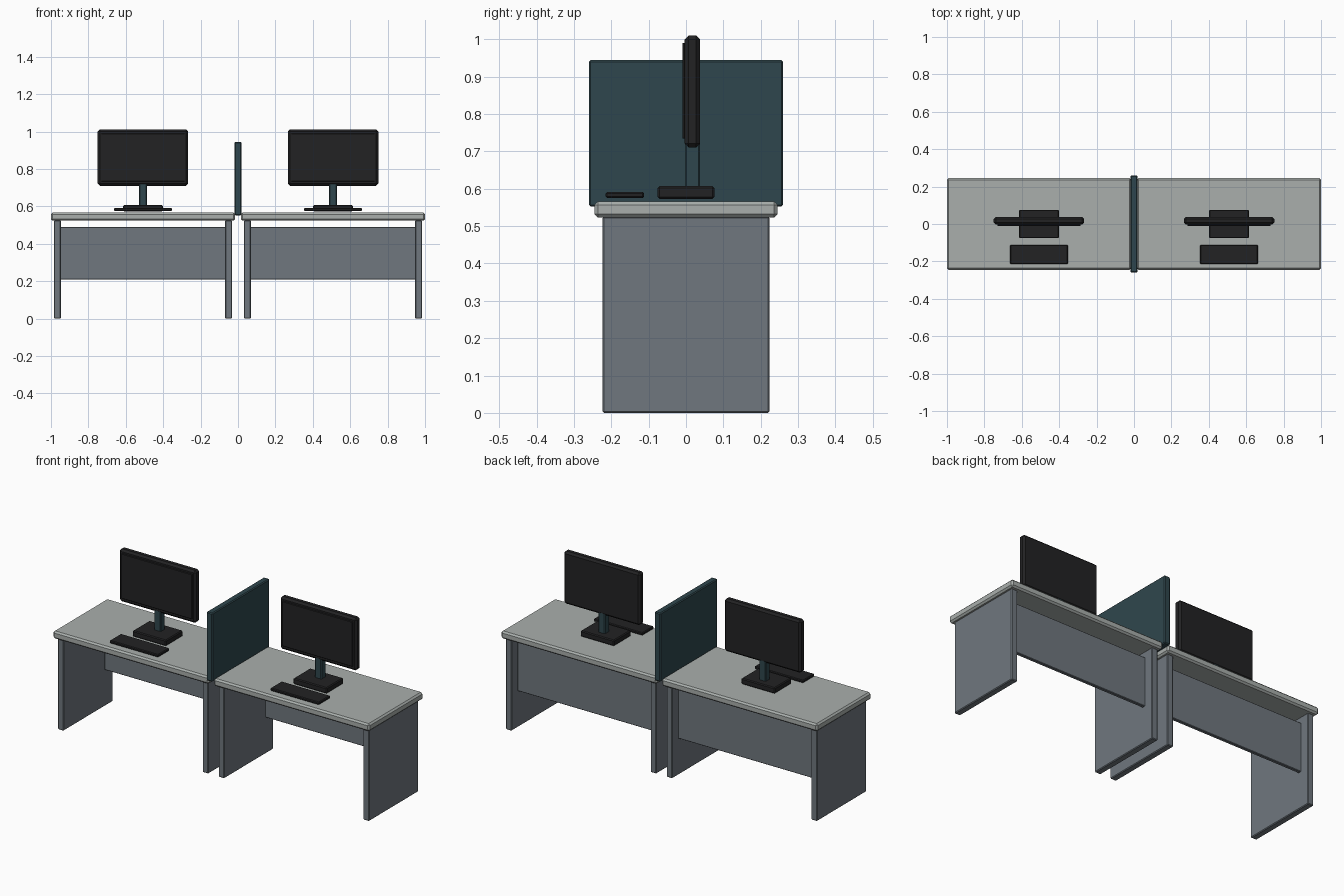
import bpy

if "Cube" in bpy.data.objects:
    bpy.data.objects.remove(bpy.data.objects["Cube"])


def material(name, rgb):
    m = bpy.data.materials.new(name)
    m.diffuse_color = (*rgb, 1)
    m.use_nodes = True
    m.node_tree.nodes["Principled BSDF"].inputs["Base Color"].default_value = m.diffuse_color
    return m


top_grey = material("light grey top", (0.40, 0.43, 0.415))
slate = material("slate grey panels", (0.16, 0.185, 0.21))
teal = material("dark teal", (0.028, 0.062, 0.074))
black = material("soft black", (0.016, 0.016, 0.017))


def box(name, x, y, z, mat, bevel):
    """Chamfered box from (min, max) ranges on each axis."""
    bpy.ops.mesh.primitive_cube_add(
        size=1, location=[(r[0] + r[1]) / 2 for r in (x, y, z)])
    ob = bpy.context.object
    ob.name = name
    ob.scale = [r[1] - r[0] for r in (x, y, z)]
    bpy.ops.object.transform_apply(location=False, rotation=False, scale=True)
    ob.data.materials.append(mat)
    mod = ob.modifiers.new("chamfer", 'BEVEL')
    mod.width = bevel
    mod.segments = 1
    return ob


def centred(c, width):
    return (c - width / 2, c + width / 2)


for side, cx in (("left", -0.508), ("right", 0.508)):
    # Desk: top, two slab legs, modesty panel near the back
    box(side + "_desk_top", centred(cx, 0.984), (-0.245, 0.245), (0.523, 0.566), top_grey, 0.009)
    for end, s in (("outer", 1 if cx > 0 else -1), ("inner", -1 if cx > 0 else 1)):
        box(f"{side}_{end}_leg", centred(cx + s * 0.4575, 0.037),
            (-0.223, 0.223), (0.0, 0.525), slate, 0.004)
    box(side + "_modesty_panel", centred(cx, 0.882), (0.148, 0.168), (0.208, 0.49), slate, 0.003)

    # Monitor: foot, post, body and raised screen
    box(side + "_monitor_foot", centred(cx, 0.212), (-0.076, 0.076), (0.573, 0.607), black, 0.005)
    box(side + "_monitor_post", centred(cx, 0.042), (-0.003, 0.037), (0.59, 0.73), teal, 0.004)
    box(side + "_monitor_body", centred(cx, 0.484), (-0.004, 0.038), (0.71, 1.01), black, 0.011)
    box(side + "_monitor_screen", centred(cx, 0.446), (-0.010, 0.002), (0.734, 0.99), black, 0.002)

    # Keyboard
    box(side + "_keyboard", centred(cx, 0.308), (-0.215, -0.112), (0.575, 0.591), black, 0.004)

# Privacy divider between the desks
box("divider_screen", (-0.019, 0.019), (-0.26, 0.26), (0.552, 0.944), teal, 0.005)
